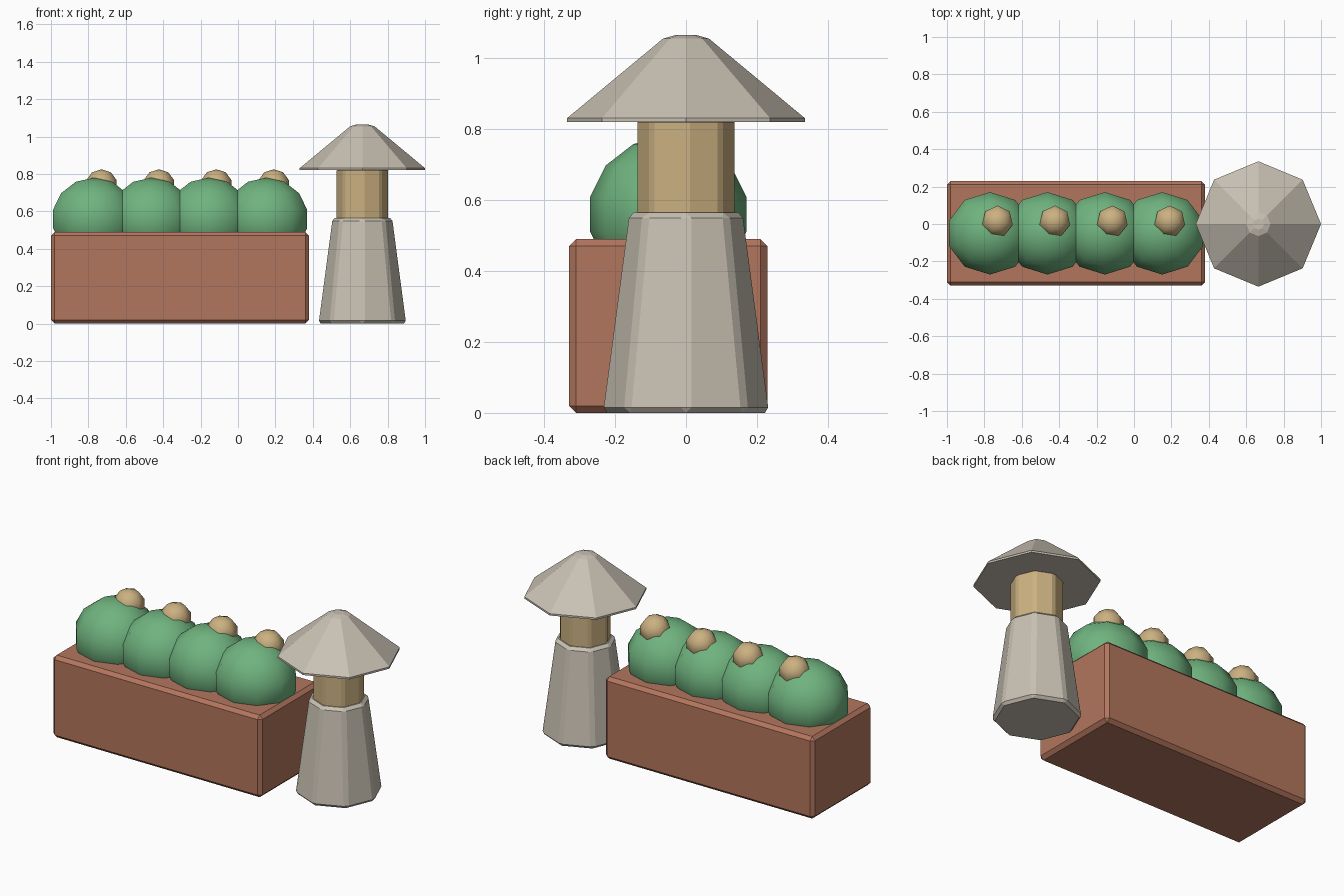
import bpy
import math

cube = bpy.data.objects.get("Cube")
if cube:
    bpy.data.objects.remove(cube, do_unlink=True)


def material(name, rgb):
    mat = bpy.data.materials.new(name)
    mat.use_nodes = True
    color = (*rgb, 1.0)
    mat.diffuse_color = color
    mat.node_tree.nodes["Principled BSDF"].inputs["Base Color"].default_value = color
    return mat


terracotta = material("terracotta", (0.45, 0.18, 0.11))
stone = material("warm_stone", (0.58, 0.53, 0.45))
sand = material("sand", (0.60, 0.44, 0.22))
leaf = material("leaf_green", (0.16, 0.45, 0.21))


def finish(name, mat, bevel=0.0):
    obj = bpy.context.object
    obj.name = name
    obj.data.materials.append(mat)
    if bevel:
        mod = obj.modifiers.new("Chamfer", "BEVEL")
        mod.width = bevel
        mod.segments = 1
        mod.limit_method = "ANGLE"
        mod.angle_limit = math.radians(40)
    return obj


def octagon(name, mat, low_r, high_r, low_z, high_z, bevel):
    """Eight-sided tapered part on the lantern axis, corners on x and y."""
    bpy.ops.mesh.primitive_cone_add(
        vertices=8, radius1=low_r, radius2=high_r, depth=high_z - low_z,
        location=(0.665, 0, (low_z + high_z) / 2))
    return finish(name, mat, bevel)


def blob(name, mat, segments, rings, radii, location, turn=0.0):
    bpy.ops.mesh.primitive_uv_sphere_add(
        segments=segments, ring_count=rings, radius=1, location=location)
    obj = finish(name, mat)
    obj.scale = radii
    obj.rotation_euler.z = turn
    bpy.ops.object.shade_smooth()
    return obj


# Planter box
bpy.ops.mesh.primitive_cube_add(size=1, location=(-0.31, -0.05, 0.245))
box = finish("planter_box", terracotta, 0.02)
box.scale = (1.38, 0.56, 0.49)
bpy.ops.object.transform_apply(location=False, rotation=False, scale=True)

# Row of bushes, each with a bud on top
for i in range(4):
    shift = i * 0.307
    blob(f"bush_{i + 1}", leaf, 10, 7, (0.236, 0.226, 0.22),
         (-0.77 + shift, -0.05, 0.56))
    blob(f"bud_{i + 1}", sand, 7, 5, (0.088, 0.088, 0.085),
         (-0.73 + shift, 0.015, 0.74))

# Lantern
octagon("lantern_base", stone, 0.24, 0.165, 0.0, 0.565, 0.016)
octagon("lantern_post", sand, 0.142, 0.142, 0.55, 0.83, 0.012)
octagon("lantern_roof", stone, 0.335, 0.065, 0.831, 1.055, 0)
octagon("roof_rim", stone, 0.335, 0.335, 0.82, 0.831, 0)
octagon("roof_tip", stone, 0.065, 0.03, 1.055, 1.065, 0)
